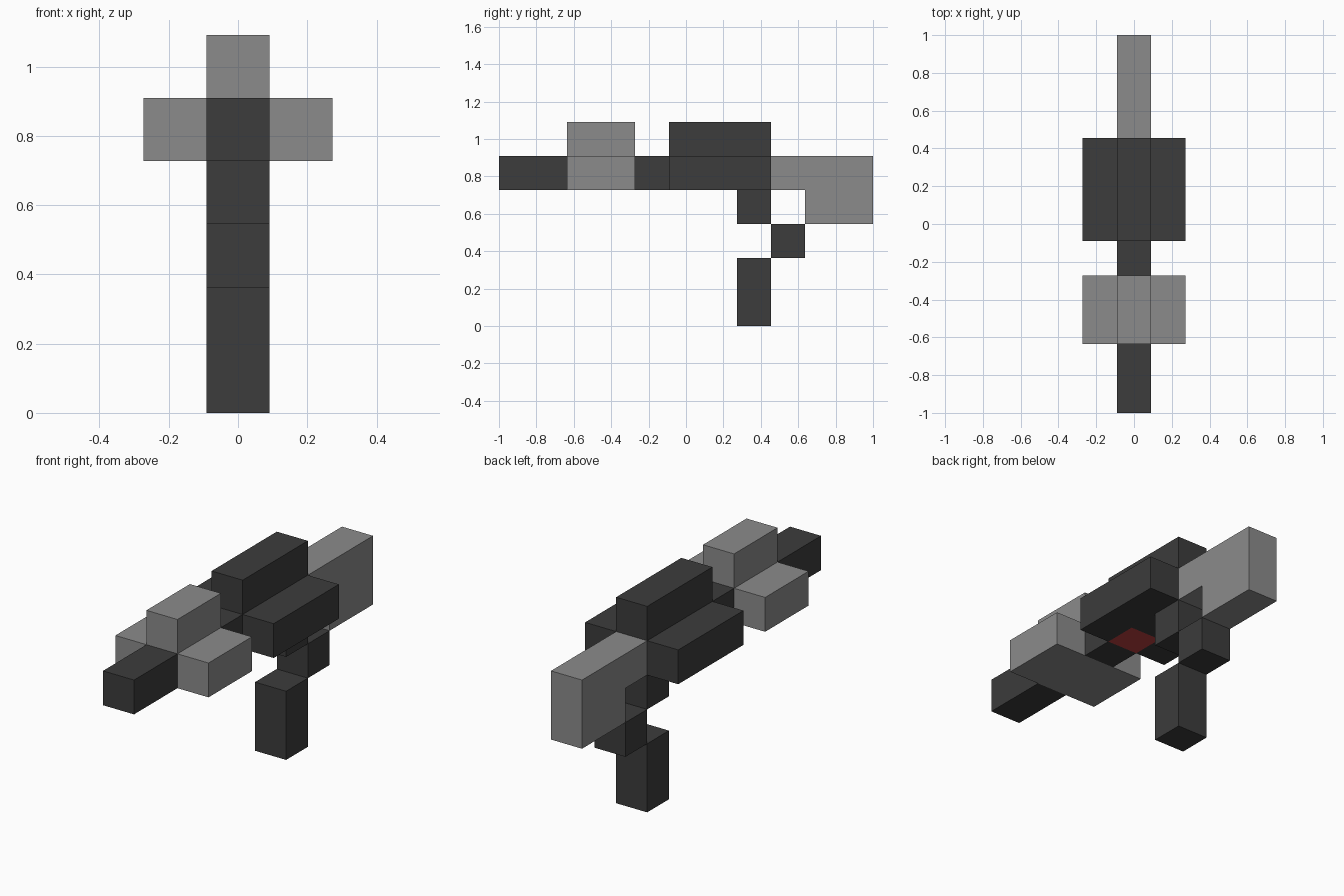
import bpy
import bmesh
from mathutils import Vector

cube = bpy.data.objects.get("Cube")
if cube:
    bpy.data.objects.remove(cube, do_unlink=True)

U = 2 / 11  # one grid cell; the model is 11 cells long


def material(name, rgb):
    mat = bpy.data.materials.new(name)
    mat.use_nodes = True
    mat.diffuse_color = (*rgb, 1)
    mat.node_tree.nodes["Principled BSDF"].inputs["Base Color"].default_value = (*rgb, 1)
    return mat


DARK = material("dark grey", (0.045, 0.045, 0.045))
GREY = material("mid grey", (0.26, 0.26, 0.26))
RED = material("red", (0.5, 0.05, 0.05))


def block(name, mat, y, z, x=(-0.5, 0.5)):
    """Box from cell ranges: x from the centre, y from the front end, z from the floor."""
    lo = Vector((x[0], y[0] - 5.5, z[0])) * U
    hi = Vector((x[1], y[1] - 5.5, z[1])) * U
    bm = bmesh.new()
    bmesh.ops.create_cube(bm, size=1)
    for v in bm.verts:
        v.co = (lo + hi) / 2 + v.co * (hi - lo)
    mesh = bpy.data.meshes.new(name)
    bm.to_mesh(mesh)
    bm.free()
    mesh.materials.append(mat)
    obj = bpy.data.objects.new(name, mesh)
    bpy.context.collection.objects.link(obj)


# Barrel
block("barrel_tip", DARK, (0, 2), (4, 5))
block("barrel_rear", DARK, (4, 5), (4, 5))

# Front guard
block("guard_core", GREY, (2, 4), (4, 6))

# Body core with the red cell showing underneath
block("red_core", RED, (5, 6), (4, 5))
block("body_core", DARK, (6, 8), (4, 5))
block("body_top", DARK, (5, 8), (5, 6))

# Side blocks of guard and body
for side, x in (("right", (-1.5, -0.5)), ("left", (0.5, 1.5))):
    block("guard_" + side, GREY, (2, 4), (4, 5), x)
    block("body_" + side, DARK, (5, 8), (4, 5), x)

# Stock
block("stock_arm", GREY, (8, 9), (4, 5))
block("stock_butt", GREY, (9, 11), (3, 5))

# Stepped grip
block("grip_top", DARK, (7, 8), (3, 4))
block("grip_middle", DARK, (8, 9), (2, 3))
block("grip_bottom", DARK, (7, 8), (0, 2))
